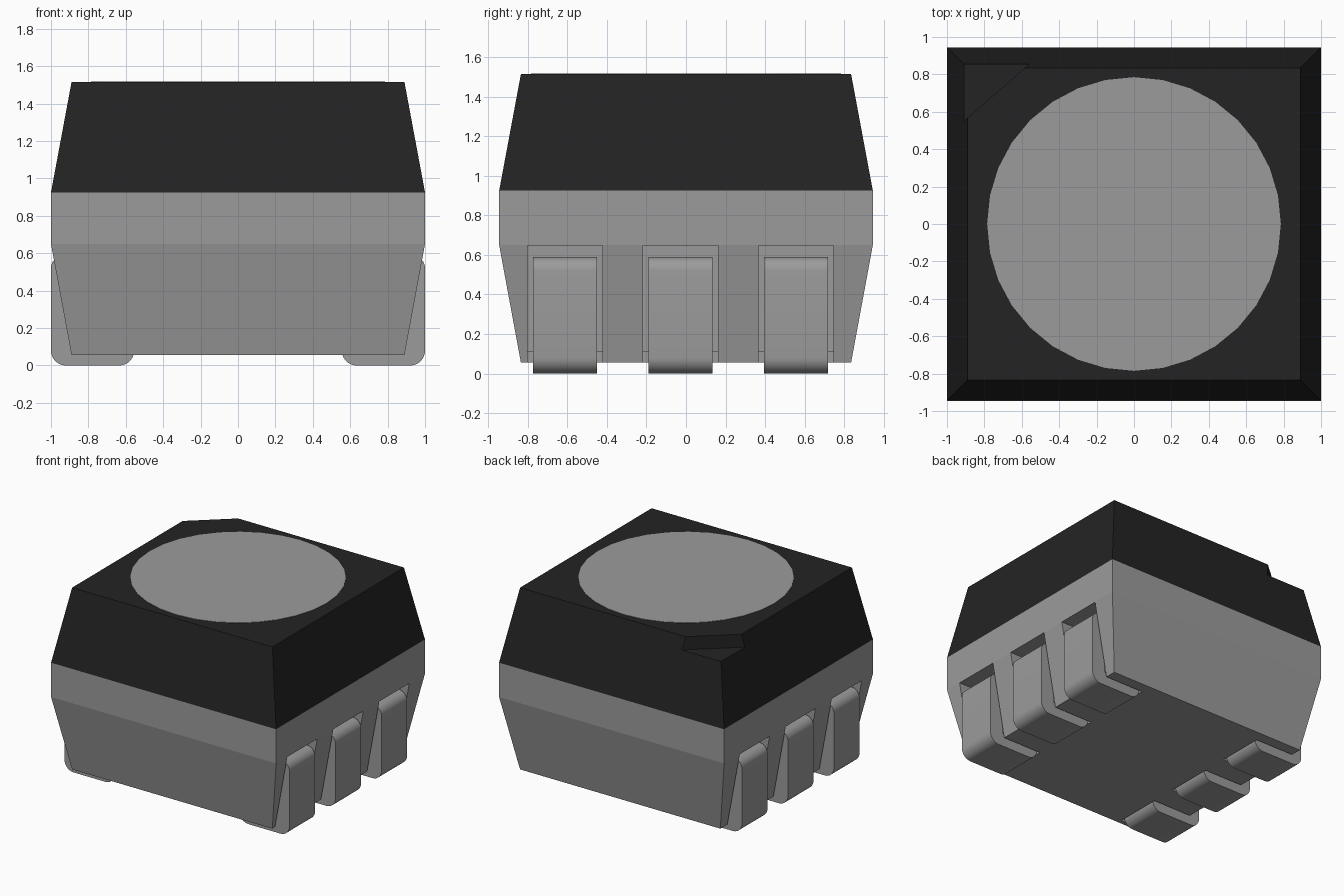
import bpy, bmesh, math
from mathutils import Vector

if "Cube" in bpy.data.objects:
    bpy.data.objects.remove(bpy.data.objects["Cube"])

LEG_Y = (-0.612, -0.028, 0.556)
Z0, Z1, Z2, Z3 = 0.055, 0.65, 0.925, 1.515      # body levels


def material(name, v):
    m = bpy.data.materials.new(name)
    m.diffuse_color = (v, v, v, 1)
    m.use_nodes = True
    m.node_tree.nodes["Principled BSDF"].inputs["Base Color"].default_value = m.diffuse_color
    return m


grey = material("light grey", 0.33)
black = material("matte black", 0.017)


def finish(name, bm, mat):
    bmesh.ops.recalc_face_normals(bm, faces=bm.faces[:])
    me = bpy.data.meshes.new(name)
    bm.to_mesh(me)
    bm.free()
    me.materials.append(mat)
    ob = bpy.data.objects.new(name, me)
    bpy.context.collection.objects.link(ob)
    return ob


def extrude(bm, pts, vec):
    """Closed polygon swept along vec."""
    f = bm.faces.new([bm.verts.new(p) for p in pts])
    r = bmesh.ops.extrude_face_region(bm, geom=[f], use_keep_orig=True)
    bmesh.ops.translate(bm, vec=vec, verts=[v for v in r["geom"] if isinstance(v, bmesh.types.BMVert)])


def stack(name, levels, mat):
    """Rectangular sections (half x, half y, z) skinned together."""
    bm = bmesh.new()
    rings = [[bm.verts.new((sx * x, sy * y, z)) for sx, sy in ((-1, -1), (1, -1), (1, 1), (-1, 1))]
             for x, y, z in levels]
    for a, b in zip(rings, rings[1:]):
        for i in range(4):
            j = (i + 1) % 4
            bm.faces.new((a[i], a[j], b[j], b[i]))
    bm.faces.new(rings[0][::-1])
    bm.faces.new(rings[-1])
    return finish(name, bm, mat)


def cut(ob, cutter):
    cutter.hide_render = True
    m = ob.modifiers.new("cut", 'BOOLEAN')
    m.operation, m.solver, m.object = 'DIFFERENCE', 'EXACT', cutter
    bpy.context.view_layer.objects.active = ob
    bpy.ops.object.modifier_apply(modifier=m.name)
    bpy.data.objects.remove(cutter)


def rounded(pts):
    """Profile from (x, z, corner radius) points."""
    out, n = [], len(pts)
    for i, (x, z, r) in enumerate(pts):
        p = Vector((x, z))
        if not r:
            out.append(p)
            continue
        a = (Vector(pts[i - 1][:2]) - p).normalized()
        b = (Vector(pts[(i + 1) % n][:2]) - p).normalized()
        c = p + (a + b) * r
        for k in range(9):
            t = math.pi / 2 * k / 8
            out.append(c - b * r * math.cos(t) - a * r * math.sin(t))
    return out


# lower housing with L-shaped pockets for the leads
housing = stack("lower_housing", [(0.89, 0.835, Z0), (1, 0.945, Z1), (1, 0.945, Z2)], grey)
pocket = [(0.55, -0.1), (1.2, -0.1), (1.2, Z1 - 0.002), (0.885, Z1 - 0.002), (0.885, 0.11), (0.55, 0.11)]
bm = bmesh.new()
for s in (-1, 1):
    for y in LEG_Y:
        extrude(bm, [(s * x, y - 0.19, z) for x, z in pocket], (0, 0.38, 0))
cut(housing, finish("pocket_cutter", bm, grey))

# black upper cap with a corner notch
cap = stack("upper_cap", [(1, 0.945, Z2), (0.89, 0.835, Z3)], black)
bm = bmesh.new()
ax, ay = 0.355, 0.31                             # notch leg lengths
extrude(bm, [(-0.91 - ax, 0.86 + ay, 1.41), (-0.91 - ax, 0.55 - ay, 1.41),
             (-0.555 + ax, 0.86 + ay, 1.41)], (0, 0, 0.3))
cut(cap, finish("notch_cutter", bm, black))

# round window, a thin disc on the cap
bm = bmesh.new()
bmesh.ops.create_cone(bm, cap_ends=True, segments=32, radius1=0.785, radius2=0.785, depth=0.006)
bmesh.ops.translate(bm, vec=(0, 0, Z3), verts=bm.verts[:])
finish("round_window", bm, grey)

# bent leads, mirrored left and right
lead = rounded([(0.555, 0.115, 0), (0.555, 0, 0.08), (1, 0, 0.08), (1, 0.59, 0.07),
                (0.88, 0.59, 0), (0.88, 0.115, 0)])
for s, side in ((-1, "left"), (1, "right")):
    for i, y in enumerate(LEG_Y):
        bm = bmesh.new()
        extrude(bm, [(s * p.x, y - 0.1625, p.y) for p in lead], (0, 0.325, 0))
        ob = finish(f"{side}_lead_{i + 1}", bm, grey)
        bpy.ops.object.select_all(action='DESELECT')
        ob.select_set(True)
        bpy.context.view_layer.objects.active = ob
        bpy.ops.object.shade_smooth_by_angle(angle=math.radians(30))
